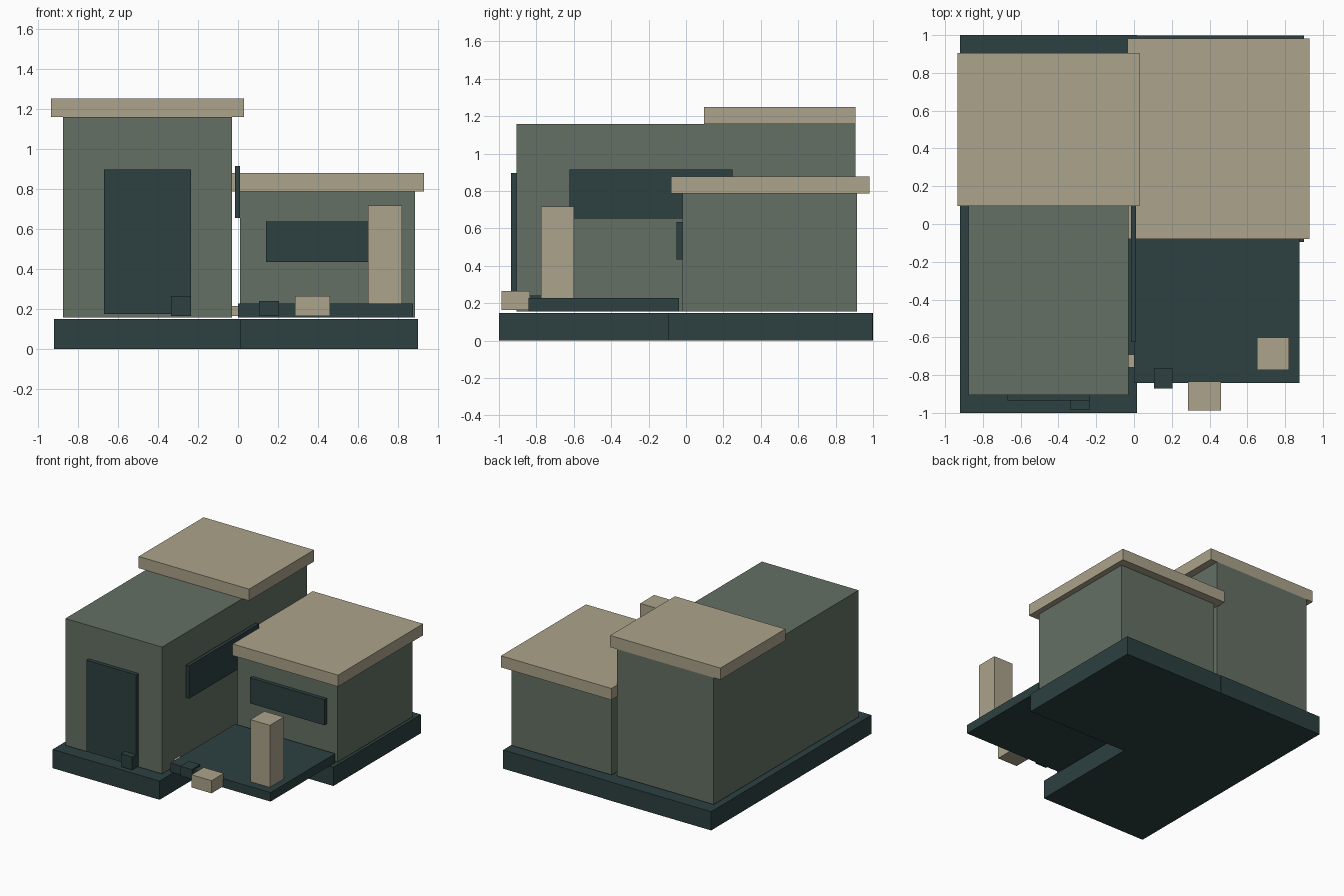
import bpy
import bmesh
from mathutils import Vector

if "Cube" in bpy.data.objects:
    bpy.data.objects.remove(bpy.data.objects["Cube"])


def make_material(name, rgb):
    mat = bpy.data.materials.new(name)
    mat.use_nodes = True
    color = (*rgb, 1.0)
    mat.diffuse_color = color
    mat.node_tree.nodes["Principled BSDF"].inputs["Base Color"].default_value = color
    return mat


beige = make_material("warm beige", (0.407, 0.366, 0.258))
sage = make_material("sage green", (0.127, 0.162, 0.127))
teal = make_material("dark teal", (0.026, 0.051, 0.051))


def box(name, mat, x, y, z):
    """Box spanning the given (low, high) range on each axis."""
    low, high = Vector((x[0], y[0], z[0])), Vector((x[1], y[1], z[1]))
    bm = bmesh.new()
    bmesh.ops.create_cube(bm, size=1)
    bmesh.ops.scale(bm, vec=high - low, verts=bm.verts)
    mesh = bpy.data.meshes.new(name)
    bm.to_mesh(mesh)
    bm.free()
    mesh.materials.append(mat)
    obj = bpy.data.objects.new(name, mesh)
    obj.location = (low + high) / 2
    bpy.context.collection.objects.link(obj)
    return obj


# Foundations, forming an L
box("tall_foundation", teal, (-0.92, 0.015), (-1, 1), (0, 0.148))
box("low_foundation", teal, (0.015, 0.9), (-0.095, 0.997), (0, 0.148))

# Building volumes
box("tall_walls", sage, (-0.875, -0.03), (-0.905, 0.905), (0.156, 1.158))
box("low_walls", sage, (0.01, 0.885), (-0.02, 0.914), (0.156, 0.787))

# Overhanging roof slabs
box("tall_roof", beige, (-0.935, 0.03), (0.095, 0.905), (1.158, 1.25))
box("low_roof", beige, (-0.035, 0.93), (-0.08, 0.982), (0.787, 0.878))

# Door and windows
box("front_door", teal, (-0.67, -0.235), (-0.935, -0.905), (0.173, 0.895))
box("front_window", teal, (0.14, 0.79), (-0.05, -0.02), (0.433, 0.635))
box("side_window", teal, (-0.016, 0.01), (-0.624, 0.248), (0.654, 0.914))

# Terrace with its post and step
box("terrace", teal, (0, 0.875), (-0.843, -0.037), (0.156, 0.227))
box("terrace_post", beige, (0.65, 0.82), (-0.774, -0.6), (0.227, 0.717))
box("terrace_step", beige, (0.285, 0.46), (-0.987, -0.835), (0.165, 0.265))

# Small blocks around the entrance
box("door_planter", teal, (-0.335, -0.235), (-0.985, -0.885), (0.163, 0.265))
box("terrace_planter", teal, (0.105, 0.205), (-0.87, -0.765), (0.165, 0.24))
box("wall_block", beige, (-0.06, 0), (-0.76, -0.69), (0.165, 0.215))
